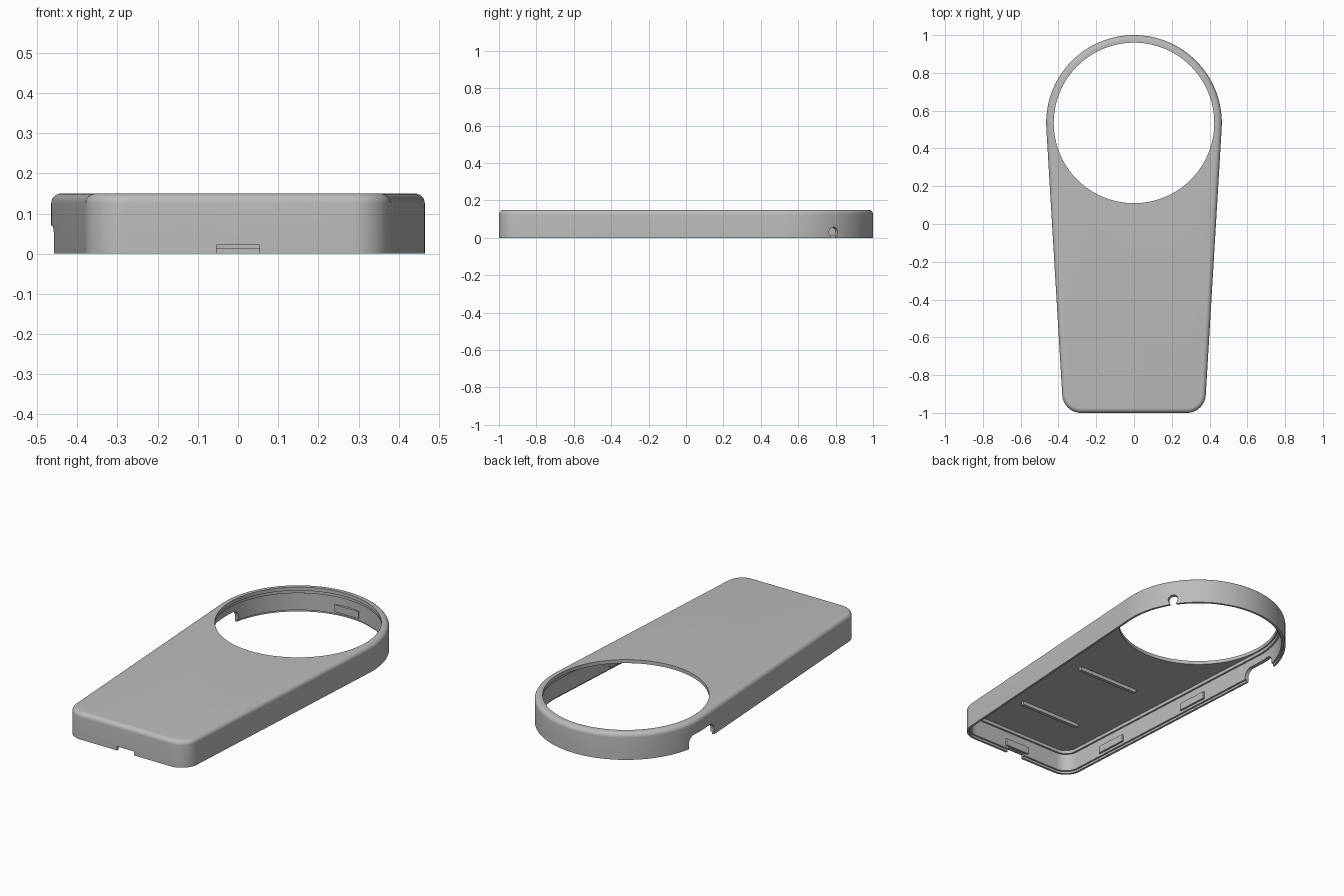
import bpy, bmesh, math
from mathutils import Matrix, Vector

cube = bpy.data.objects.get("Cube")
if cube:
    bpy.data.objects.remove(cube)

RING_Y, RING_R, HOLE_R = 0.535, 0.465, 0.425
CORNER_X, CORNER_Y, CORNER_R = 0.28, -0.9, 0.1
TILT = math.radians(3.42)      # slope of the tapering side walls
HEIGHT, FILLET = 0.15, 0.025

grey = bpy.data.materials.new("plain grey")
grey.use_nodes = True
color = (0.5, 0.5, 0.5, 1)
grey.diffuse_color = color
grey.node_tree.nodes["Principled BSDF"].inputs["Base Color"].default_value = color


def make_object(name, bm):
    bmesh.ops.recalc_face_normals(bm, faces=bm.faces)
    mesh = bpy.data.meshes.new(name)
    bm.to_mesh(mesh)
    bm.free()
    mesh.materials.append(grey)
    ob = bpy.data.objects.new(name, mesh)
    bpy.context.collection.objects.link(ob)
    return ob


def outline(inset, z):
    """Round head and two rounded front corners joined by tangent lines."""
    arcs = ((0, RING_Y, RING_R, -TILT, math.pi + TILT, 72),
            (-CORNER_X, CORNER_Y, CORNER_R, math.pi + TILT, 1.5 * math.pi, 12),
            (CORNER_X, CORNER_Y, CORNER_R, 1.5 * math.pi, 2 * math.pi - TILT, 12))
    points = []
    for cx, cy, r, a, b, n in arcs:
        for i in range(n + 1):
            t = a + (b - a) * i / n
            points.append((cx + (r - inset) * math.cos(t), cy + (r - inset) * math.sin(t), z))
    return points


def loft(name, profile):
    bm = bmesh.new()
    loops = [[bm.verts.new(p) for p in outline(*level)] for level in profile]
    for low, high in zip(loops, loops[1:]):
        for i in range(len(low)):
            j = (i + 1) % len(low)
            bm.faces.new((low[i], low[j], high[j], high[i]))
    bm.faces.new(loops[0])
    bm.faces.new(loops[-1])
    return make_object(name, bm)


def box(name, center, size, bevel=0, turn=0):
    bm = bmesh.new()
    bmesh.ops.create_cube(bm, size=1)
    bmesh.ops.scale(bm, vec=size, verts=bm.verts)
    if bevel:
        edges = [e for e in bm.edges if abs(e.verts[0].co.x - e.verts[1].co.x) > 0.001]
        bmesh.ops.bevel(bm, geom=edges, offset=bevel, segments=6, profile=0.5, affect='EDGES')
    bmesh.ops.transform(bm, verts=bm.verts,
                        matrix=Matrix.Translation(center) @ Matrix.Rotation(turn, 4, 'Z'))
    return make_object(name, bm)


def cylinder(name, center, radius, depth, axis, segments):
    bm = bmesh.new()
    bmesh.ops.create_cone(bm, cap_ends=True, segments=segments, radius1=radius,
                          radius2=radius, depth=depth)
    spin = Vector((0, 0, 1)).rotation_difference(Vector(axis)).to_matrix().to_4x4()
    bmesh.ops.transform(bm, verts=bm.verts, matrix=Matrix.Translation(center) @ spin)
    return make_object(name, bm)


def cut(target, cutter):
    mod = target.modifiers.new(cutter.name, 'BOOLEAN')
    mod.operation, mod.solver, mod.object = 'DIFFERENCE', 'EXACT', cutter
    bpy.context.view_layer.objects.active = target
    bpy.ops.object.modifier_apply(modifier=mod.name)
    bpy.data.objects.remove(cutter)


# Tapered shell with a rounded top edge
fillet = [(FILLET * (1 - math.cos(t)), HEIGHT - FILLET * (1 - math.sin(t)))
          for t in (math.pi / 2 * i / 6 for i in range(7))]
shell = loft("cover_shell", [(0, 0)] + fillet)

# Stepped cavity, open underneath: thin lip, wall, ledge under the top
cut(shell, loft("cavity", [(0.012, -0.02), (0.012, 0.012), (0.022, 0.012),
                           (0.022, 0.112), (0.032, 0.112), (0.032, 0.13)]))

# Large round opening
cut(shell, cylinder("round_opening", (0, RING_Y, 0.1), HOLE_R, 0.4, (0, 0, 1), 96))

# Side port, front latch slot and round cable hole
cut(shell, box("side_port", (-0.46, 0.515, 0.01), (0.14, 0.22, 0.12), 0.04))
cut(shell, box("latch_slot", (0, -1, 0), (0.106, 0.07, 0.044)))
angle = math.radians(33)
out = Vector((math.cos(angle), math.sin(angle), 0))
hole_at = Vector((0, RING_Y, 0.03)) + out * RING_R
cut(shell, cylinder("cable_hole", hole_at, 0.027, 0.12, out, 32))
cut(shell, box("cable_slot", hole_at - Vector((0, 0, 0.03)), (0.12, 0.036, 0.04), turn=angle))

# Stiffening ribs under the top
ribs = [box("ceiling_rib", (0, y, 0.125), (0.38, 0.018, 0.03)) for y in (-0.22, -0.7)]

# Snap tabs on the inner walls
tabs = [box("end_tab", (0, y, 0.045), (0.15, 0.016, 0.04)) for y in (-0.975, 0.973)]
for side in (-1, 1):
    for y in (-0.63, 0.0):
        wall_x = RING_R / math.cos(TILT) - (RING_Y - y) * math.tan(TILT) - 0.025
        tabs.append(box("side_tab", (side * wall_x, y, 0.045), (0.016, 0.18, 0.04),
                        turn=-side * TILT))

# Smooth walls with crisp edges
bpy.ops.object.select_all(action='DESELECT')
shell.select_set(True)
bpy.context.view_layer.objects.active = shell
bpy.ops.object.shade_smooth_by_angle(angle=math.radians(30))
